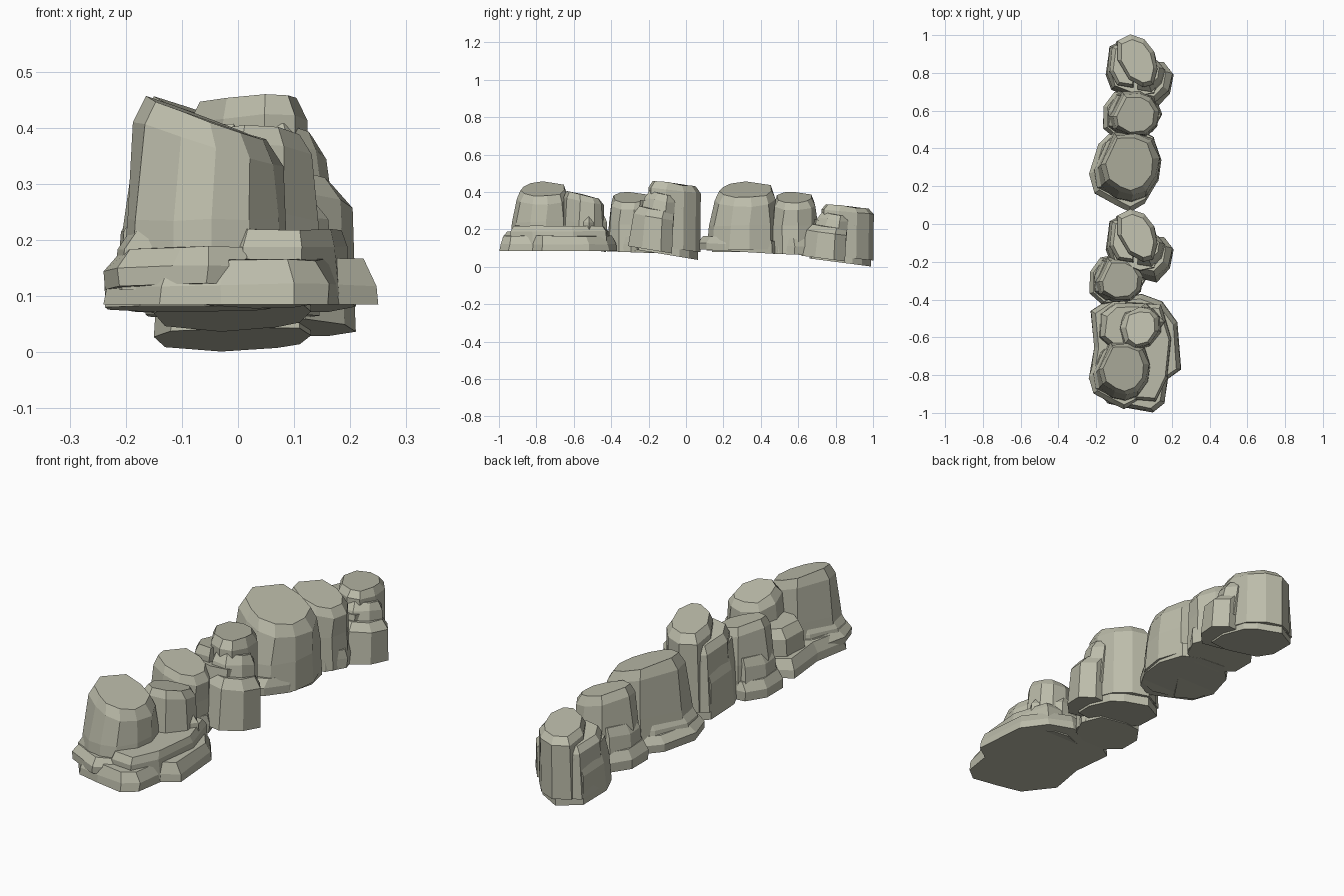
import bpy, bmesh, random

stone = bpy.data.materials.new("grey_green_stone")
stone.diffuse_color = (0.5, 0.5, 0.4, 1)


def loft(name, outline, levels, place=(0, 0, 1, 1, 1, 0), slope=0.0, seed=1, jit=0.005):
    """Faceted stone: outline scaled at each level (z, sx, sy, dx, dy, tilt along x).
    place = dx, dy, sx, sy, z scale, z offset; slope tilts it along y."""
    rnd = random.Random(seed)
    px, py, qx, qy, zs, zo = place
    cx = sum(p[0] for p in outline) / len(outline)
    cy = sum(p[1] for p in outline) / len(outline)
    bm = bmesh.new()
    rings = []
    for i, (z, sx, sy, dx, dy, *tilt) in enumerate(levels):
        ring = []
        for x, y in outline:
            j = 0 if i == 0 else jit
            u = x * sx + dx + (1 - sx) * cx + rnd.uniform(-j, j)
            v = y * sy + dy + (1 - sy) * cy + rnd.uniform(-j, j)
            w = z + slope * y + rnd.uniform(-j, j) * 0.6
            if tilt:
                w += tilt[0] * u
            ring.append(bm.verts.new((u * qx + px, v * qy + py, w * zs + zo)))
        rings.append(ring)
    for a, b in zip(rings, rings[1:]):
        for k in range(len(a)):
            m = (k + 1) % len(a)
            bm.faces.new((a[k], a[m], b[m], b[k]))
    bm.faces.new(rings[0][::-1])
    bm.faces.new(rings[-1])
    bmesh.ops.recalc_face_normals(bm, faces=bm.faces)
    me = bpy.data.meshes.new(name)
    bm.to_mesh(me)
    bm.free()
    me.materials.append(stone)
    ob = bpy.data.objects.new(name, me)
    bpy.context.collection.objects.link(ob)
    return ob


# All families are drawn around their own centre, then placed.
def end_rock(tag, place):
    """Diagonal column with stepped lumps on its front right corner."""
    col = [(-.03, .16), (-.13, .10), (-.15, -.04), (-.12, -.12), (.02, -.17),
           (.11, -.16), (.13, -.06), (.11, .06), (.07, .11)]
    loft("end_column_" + tag, col, [(.022, 1, 1, 0, -.01), (.15, .98, .98, 0, -.005),
         (.23, .9, .95, .01, .005)], place, -.13, 2)
    top = [(-.02, .162), (-.09, .125), (-.09, .03), (-.03, -.07), (.05, -.12),
           (.10, -.10), (.125, -.02), (.105, .07), (.05, .135)]
    loft("end_crown_" + tag, top, [(.05, 1.04, 1, 0, 0), (.295, 1, 1, 0, 0),
         (.325, .82, .84, 0, 0)], place, -.1, 3)
    left = [(-.07, .13), (-.13, .10), (-.145, -.03), (-.10, -.11), (-.01, -.12), (.0, .05)]
    loft("end_left_step_" + tag, left, [(.05, 1, 1, 0, 0), (.25, .95, .95, .01, 0),
         (.28, .8, .85, .02, 0)], place, -.12, 4)
    lump = [(.02, -.2), (.12, -.225), (.19, -.15), (.21, -.05), (.16, .01), (.03, .0)]
    loft("end_low_lump_" + tag, lump, [(.03, 1, 1, 0, 0), (.17, .95, .9, -.005, .015),
         (.2, .8, .78, -.02, .03)], place, -.13, 5)
    loft("end_high_lump_" + tag, lump, [(.1, .9, .85, -.02, .02), (.24, .75, .72, -.03, .05),
         (.27, .6, .55, -.04, .06)], place, -.1, 6)


def small_rock(tag, place):
    """Short column, flat on the left, its top leaning down to the right."""
    col = [(-.02, .13), (-.10, .12), (-.16, .04), (-.165, -.07), (-.10, -.13),
           (.02, -.13), (.10, -.09), (.145, 0), (.11, .1)]
    loft("small_base_" + tag, col, [(.065, 1, 1, 0, 0), (.11, 1, 1, 0, 0),
         (.15, .9, .93, .01, 0)], place, -.04, 12)
    top = [(.03, .12), (-.06, .115), (-.125, -.01), (-.11, -.075), (-.03, -.115),
           (.06, -.11), (.115, -.06), (.13, .02), (.09, .09)]
    loft("small_column_" + tag, top, [(.07, 1.07, 1.08, 0, 0), (.22, 1.04, 1.05, 0, 0),
         (.335, .96, .95, .005, 0, -.25), (.375, .8, .78, .005, 0, -.3)], place, 0, 13)
    left = [(-.03, .12), (-.1, .11), (-.145, .02), (-.14, -.07), (-.08, -.115), (.02, -.1)]
    loft("small_left_step_" + tag, left, [(.08, 1, 1, 0, 0), (.21, .95, .95, .01, 0),
         (.25, .85, .88, .025, 0)], place, 0, 14)


def big_rock(tag, place):
    """Broad column with a low ledge, flat left face and a top leaning right."""
    ledge = [(-.06, .22), (-.15, .13), (-.2, -.02), (-.17, -.13), (-.06, -.19),
             (.01, -.225), (.09, -.18), (.15, -.08), (.17, .05), (.14, .17), (.06, .21)]
    loft("big_ledge_" + tag, ledge, [(.08, 1, 1, 0, 0), (.115, 1, 1, 0, 0),
         (.15, .9, .92, .01, .01)], place, -.06, 22)
    col = [(.04, .2), (-.08, .195), (-.165, .01), (-.145, -.1), (-.06, -.16),
           (.02, -.18), (.1, -.15), (.165, -.06), (.18, .05), (.14, .16)]
    loft("big_column_" + tag, col, [(.09, 1, 1, 0, 0), (.22, .96, .96, .003, .005),
         (.368, .88, .85, .005, .015, -.28), (.415, .72, .72, .0, .02, -.34)], place, .02, 23)
    left = [(-.04, .2), (-.12, .15), (-.185, 0), (-.165, -.1), (-.08, -.15), (.02, 0)]
    loft("big_left_step_" + tag, left, [(.08, 1, 1, 0, 0), (.16, .97, .97, .005, 0),
         (.2, .88, .92, .025, 0)], place, 0, 24)


# Back group
big_rock("back", (-.035, .29, 1, 1, 1, 0))
small_rock("back", (0, .58, 1, 1, 1, 0))
end_rock("back", (0, .84, 1, 1, 1, 0))
# Front group
end_rock("middle", (0, -.085, 1, 1, 1.27, .035))
small_rock("middle", (-.08, -.295, .95, .98, .96, .015))
big_rock("front", (-.065, -.79, .86, .84, .92, .037))

# Slim knob rock on the slab, with low steps on its left
knob = [(.03, -.44), (-.04, -.47), (-.07, -.55), (-.05, -.63), (.01, -.66),
        (.08, -.64), (.13, -.57), (.13, -.49), (.09, -.45)]
loft("knob_column", knob, [(-.01, 1.2, 1.12, 0, 0), (.12, 1.12, 1.06, 0, 0),
     (.24, .98, .98, 0, 0), (.275, .78, .78, 0, 0)], slope=-.2, seed=41)
step = [(.06, -.42), (-.1, -.42), (-.17, -.48), (-.18, -.6), (-.1, -.67), (.08, -.64), (.16, -.52)]
loft("knob_step", step, [(.09, 1.08, 1, 0, 0), (.24, 1, 1, 0, 0), (.28, .8, .85, 0, 0)], seed=42)

# Broad stepped slab under the front rocks
slab = [(-.24, -.82), (-.14, -.95), (-.03, -.975), (.10, -.998), (.16, -.95), (.18, -.82), (.25, -.77),
        (.23, -.52), (.15, -.41), (.04, -.37), (-.12, -.39), (-.23, -.46), (-.21, -.65)]
loft("front_slab", slab, [(.085, 1, 1, 0, 0), (.12, .985, .985, 0, 0), (.165, .88, .93, 0, 0)], seed=31)
shelf = [(.01, -.93), (.11, -.94), (.18, -.82), (.2, -.6), (.14, -.42), (-.05, -.41), (-.06, -.8)]
loft("front_shelf", shelf, [(.1, 1, 1, 0, 0), (.19, .97, .98, 0, 0), (.22, .86, .92, 0, 0)], seed=32)
